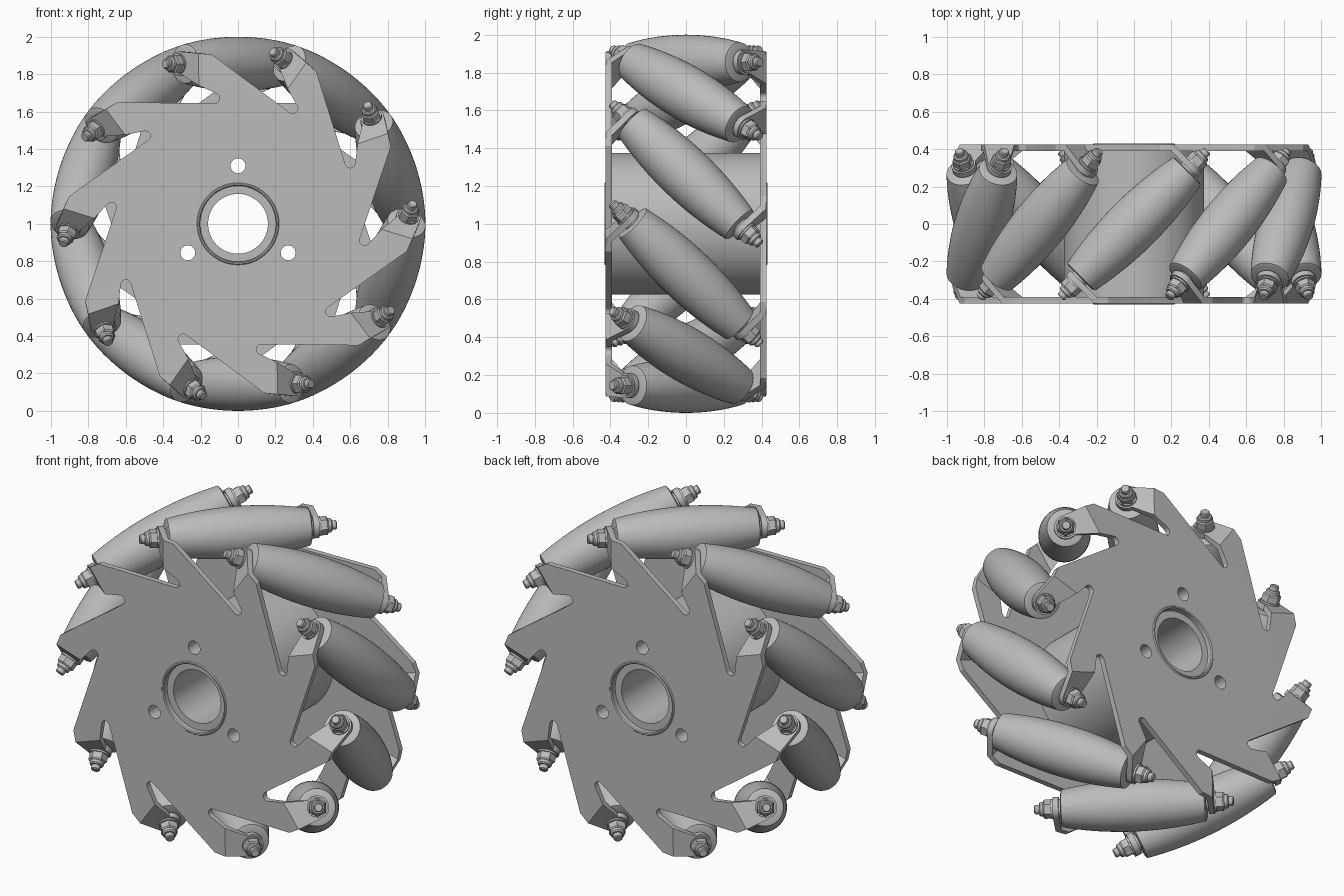
import bpy, bmesh
from math import cos, sin, radians, sqrt, pi
from mathutils import Matrix, Vector

cube = bpy.data.objects.get("Cube")
if cube:
    bpy.data.objects.remove(cube)

COUNT = 10
STEP = 2 * pi / COUNT
AXIS_R = 0.855      # distance of roller axes from the wheel centre
PLATE_Y = 0.408     # mid-plane of the side plates
THICK = 0.033
TAB_S = 0.433       # mid-plane of the bent tabs along the roller axis

grey = bpy.data.materials.new("metal_grey")
grey.use_nodes = True
grey.diffuse_color = (0.5, 0.5, 0.5, 1)
grey.node_tree.nodes["Principled BSDF"].inputs["Base Color"].default_value = (0.5, 0.5, 0.5, 1)

WHEEL = Matrix.Translation((0, 0, 1))


def place(name, mesh, matrix):
    obj = bpy.data.objects.new(name, mesh)
    bpy.context.collection.objects.link(obj)
    obj.matrix_world = WHEEL @ matrix
    return obj


def finish(mesh, angle=30):
    mesh.materials.clear()
    mesh.materials.append(grey)
    mesh.shade_smooth()
    mesh.set_sharp_from_angle(angle=radians(angle))
    return mesh


def lathe(name, profile, segments):
    """Spin (radius, height) points around local z."""
    bm = bmesh.new()
    verts = [bm.verts.new((r, 0, h)) for r, h in profile]
    edges = [bm.edges.new(pair) for pair in zip(verts, verts[1:])]
    bmesh.ops.spin(bm, geom=verts + edges, axis=(0, 0, 1), cent=(0, 0, 0),
                   angle=2 * pi, steps=segments)
    bmesh.ops.remove_doubles(bm, verts=bm.verts, dist=0.0001)
    bmesh.ops.recalc_face_normals(bm, faces=bm.faces)
    mesh = bpy.data.meshes.new(name)
    bm.to_mesh(mesh)
    bm.free()
    return finish(mesh)


def disc(name, radius, low, high, segments):
    return lathe(name, [(0, low), (radius, low), (radius, high), (0, high)], segments)


def arc(cx, cz, r, start, end, n):
    angles = [radians(start + (end - start) * i / n) for i in range(n + 1)]
    return [(cx + r * cos(a), cz + r * sin(a)) for a in angles]


def circle(cx, cz, r, n):
    return arc(cx, cz, r, 0, 360, n)[:-1]


def sheet(name, loops, thickness, tabs=()):
    """Fill outlines in the xz plane, add folded tabs, and thicken."""
    bm = bmesh.new()
    edges, outer = [], []
    for loop in loops:
        verts = [bm.verts.new((x, 0, z)) for x, z in loop]
        outer = outer or verts
        edges += [bm.edges.new((v, verts[i - 1])) for i, v in enumerate(verts)]
    bmesh.ops.triangle_fill(bm, use_beauty=True, edges=edges, normal=(0, -1, 0))
    for first, points in tabs:
        bm.faces.new([outer[first], outer[first + 1]] + [bm.verts.new(p) for p in points])
    bmesh.ops.recalc_face_normals(bm, faces=bm.faces)
    mesh = bpy.data.meshes.new(name)
    bm.to_mesh(mesh)
    bm.free()
    obj = place(name, mesh, Matrix())
    mod = obj.modifiers.new("thickness", 'SOLIDIFY')
    mod.thickness, mod.offset, mod.use_even_offset = thickness, 0, True
    bpy.context.view_layer.update()
    solid = bpy.data.meshes.new_from_object(
        obj.evaluated_get(bpy.context.evaluated_depsgraph_get()))
    obj.modifiers.clear()
    obj.data = finish(solid)
    return obj


# Side plates: hooked teeth, slots, and tabs folded square to the rollers
fold_x = PLATE_Y - TAB_S * sqrt(2)
tab_u = (TAB_S / sqrt(2) + fold_x) * sqrt(2)
tooth = arc(-0.125, 0.671, 0.027, -90, 64, 8)
fold_index = len(tooth)
tooth += [(fold_x, 0.74), (fold_x, 0.912), (-0.14, 0.905)]
tab = arc(tab_u, AXIS_R, 0.066, 90, -115, 16)

outline, tabs = [], []
for k in range(COUNT):
    turn = Matrix.Rotation(k * STEP, 3, 'Y')
    tabs.append((len(outline) + fold_index,
                 [turn @ Vector((fold_x - u / sqrt(2), u / sqrt(2), z)) for u, z in tab]))
    for x, z in tooth:
        p = turn @ Vector((x, 0, z))
        outline.append((p.x, p.z))

bolt_holes = [circle(0.31 * cos(radians(a)), 0.31 * sin(radians(a)), 0.04, 24)
              for a in (90, 210, 330)]
front = sheet("front_plate", [outline, circle(0, 0, 0.21, 48)] + bolt_holes, THICK, tabs)
front.matrix_world = WHEEL @ Matrix.Translation((0, -PLATE_Y, 0))
half_turn = Matrix.Rotation(pi, 4, 'Z')
place("back_plate", front.data, half_turn @ Matrix.Translation((0, -PLATE_Y, 0)))

# Hub drum with centre bore and through holes, and a collar on each side
sheet("hub", [circle(0, 0, 0.375, 96), circle(0, 0, 0.16, 48)] + bolt_holes, 0.79)
collar = lathe("collar", [(0.203, 0.38), (0.22, 0.38), (0.22, 0.424), (0.215, 0.43),
                          (0.208, 0.43), (0.203, 0.424), (0.203, 0.38)], 48)
for name, angle in (("front_collar", pi / 2), ("back_collar", -pi / 2)):
    place(name, collar, Matrix.Rotation(angle, 4, 'X'))

# Barrel roller whose bulge follows the rim of the wheel
half = 0.405
barrel = [(0, -half), (0.088, -half)]
for i in range(25):
    s = (half - 0.006) * (i / 12 - 1)
    barrel.append((sqrt(1 - s * s / 2) - AXIS_R, s))
barrel += [(0.088, half), (0, half)]
roller = lathe("roller", barrel, 48)

# Axle hardware
axle = lathe("axle", [(0, -0.555), (0.021, -0.555), (0.026, -0.549), (0.026, 0.549),
                      (0.021, 0.555), (0, 0.555)], 20)
hardware = {
    "spacer": disc("spacer", 0.05, 0.4, 0.42, 24),
    "washer": disc("washer", 0.056, 0.447, 0.46, 24),
    "nut": lathe("nut", [(0, 0.458), (0.053, 0.458), (0.053, 0.497), (0.046, 0.505),
                         (0, 0.505)], 6),
    "nut_collar": lathe("nut_collar", [(0, 0.5), (0.04, 0.5), (0.04, 0.52),
                                       (0.034, 0.527), (0, 0.527)], 24),
}

# Lay each axle at 45 degrees and repeat around the wheel
tilt = Vector((-1, -1, 0)).to_track_quat('Z', 'Y').to_matrix().to_4x4()
flip = Matrix.Rotation(pi, 4, 'X')
for k in range(COUNT):
    base = Matrix.Rotation(k * STEP, 4, 'Y') @ Matrix.Translation((0, 0, AXIS_R)) @ tilt
    place(f"roller_{k + 1}", roller, base)
    place(f"axle_{k + 1}", axle, base)
    for part, mesh in hardware.items():
        place(f"front_{part}_{k + 1}", mesh, base)
        place(f"back_{part}_{k + 1}", mesh, base @ flip)
